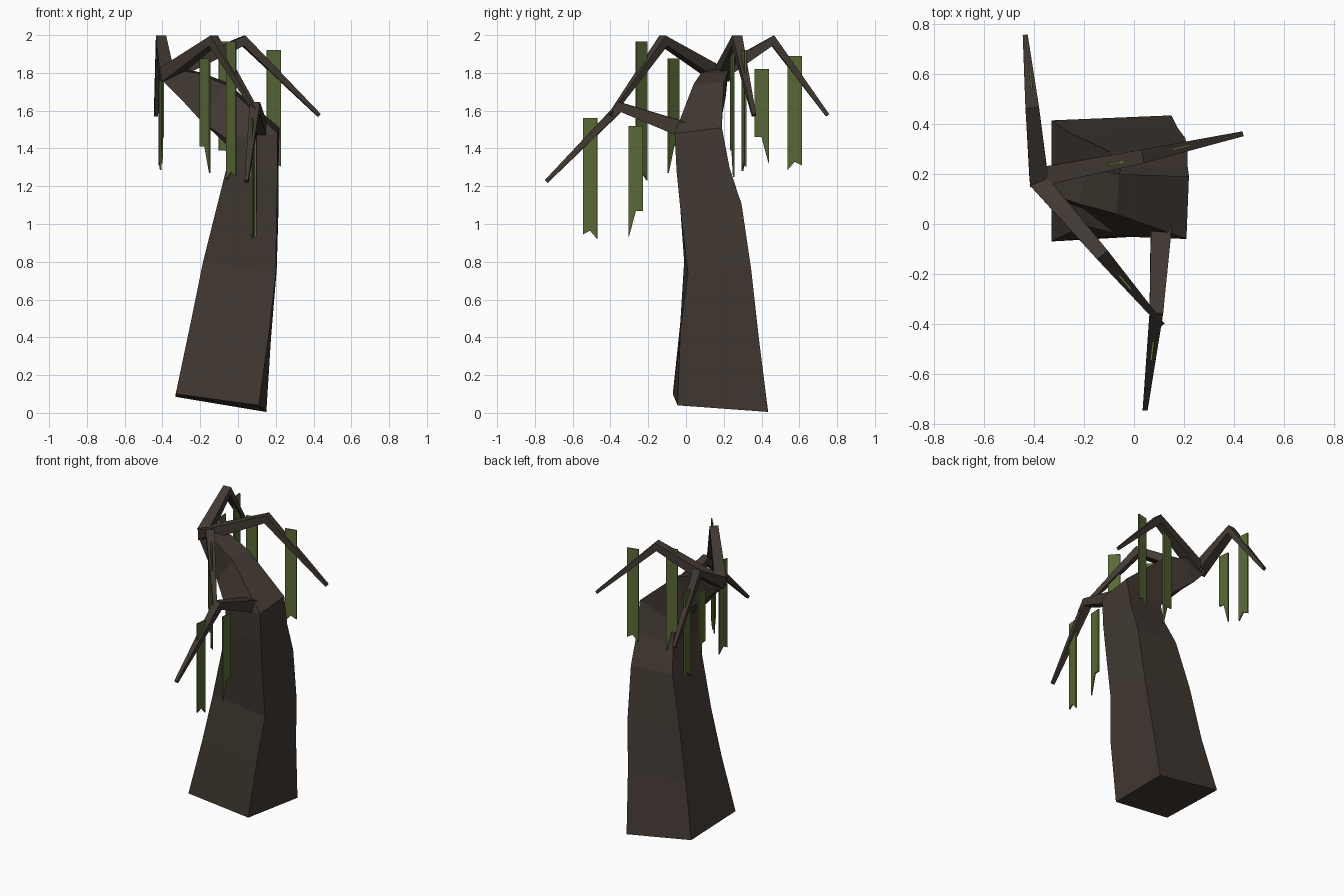
import bpy
import bmesh
from mathutils import Vector

default_cube = bpy.data.objects.get("Cube")
if default_cube:
    bpy.data.objects.remove(default_cube, do_unlink=True)


def make_material(name, color):
    material = bpy.data.materials.new(name)
    material.use_nodes = True
    material.diffuse_color = color
    shader = material.node_tree.nodes["Principled BSDF"]
    shader.inputs["Base Color"].default_value = color
    shader.inputs["Roughness"].default_value = 0.9
    return material


bark = make_material("dark bark", (0.054, 0.041, 0.032, 1))
moss = make_material("moss green", (0.10, 0.14, 0.036, 1))


def finish(mesh_data, name, material):
    """Turn a bmesh into a flat shaded object with one material."""
    bmesh.ops.recalc_face_normals(mesh_data, faces=mesh_data.faces)
    mesh = bpy.data.meshes.new(name)
    mesh_data.to_mesh(mesh)
    mesh_data.free()
    mesh.materials.append(material)
    obj = bpy.data.objects.new(name, mesh)
    bpy.context.collection.objects.link(obj)
    return obj


def loft(name, rings, material):
    """Skin a row of matching rings and cap both ends."""
    bm = bmesh.new()
    loops = [[bm.verts.new(point) for point in ring] for ring in rings]
    for lower, upper in zip(loops, loops[1:]):
        for i in range(len(lower)):
            j = (i + 1) % len(lower)
            bm.faces.new((lower[i], lower[j], upper[j], upper[i]))
    bm.faces.new(loops[0])
    bm.faces.new(loops[-1])
    return finish(bm, name, material)


# Trunk: four-sided rings, corners in order front left, front right, back right, back left
trunk_rings = [
    [(-.33, -.07, .1), (.11, -.045, .04), (.15, .435, .005), (-.33, .415, .085)],
    [(-.25, -.03, .48), (.165, -.03, .43), (.175, .385, .4), (-.25, .36, .45)],
    [(-.185, -.01, .8), (.2, .01, .74), (.205, .345, .76), (-.18, .33, .8)],
    [(-.105, -.03, 1.12), (.205, -.03, 1.08), (.215, .295, 1.1), (-.1, .29, 1.12)],
    [(-.06, -.045, 1.3), (.21, -.05, 1.28), (.215, .23, 1.3), (-.055, .22, 1.3)],
    [(-.06, -.05, 1.45), (.21, -.06, 1.48), (.22, .19, 1.51), (-.06, .19, 1.42)],
    [(-.2, .06, 1.55), (-.07, .04, 1.74), (-.06, .2, 1.75), (-.18, .19, 1.57)],
    [(-.31, .1, 1.67), (-.22, .08, 1.8), (-.19, .22, 1.8), (-.31, .21, 1.67)],
    [(-.41, .15, 1.77), (-.36, .13, 1.82), (-.31, .24, 1.83), (-.4, .22, 1.77)],
]
loft("trunk", trunk_rings, bark)


def make_branch(name, path, sizes):
    """Sweep a tapering square along a bent path."""
    path = [Vector(point) for point in path]
    across = path[-1] - path[0]
    side = Vector((across.y, -across.x, 0)).normalized()
    rings = []
    for i, (centre, size) in enumerate(zip(path, sizes)):
        before = path[max(i - 1, 0)]
        after = path[min(i + 1, len(path) - 1)]
        incoming = (centre - before).normalized()
        outgoing = (after - centre).normalized()
        up = side.cross(incoming + outgoing).normalized()
        half = size / 2
        rings.append([centre + half * (side * a + up * b)
                      for a, b in ((-1, -1), (1, -1), (1, 1), (-1, 1))])
    loft(name, rings, bark)


def make_moss(name, centre, direction, top, bottom, tailed):
    """Hang a thin strip along the branch with a notched or tailed end."""
    half_width, thickness = 0.038, 0.009
    along = Vector((direction[0], direction[1], 0)).normalized()
    normal = Vector((-along.y, along.x, 0)) * thickness / 2
    if tailed:
        ends = [(-1, bottom + .14), (0, bottom + .14), (1, bottom)]
    else:
        ends = [(-1, bottom), (0, bottom + .045), (1, bottom + .025)]
    outline = [(-1, top)] + ends + [(1, top)]
    base = Vector((centre[0], centre[1], 0))
    points = [base + along * u * half_width + Vector((0, 0, z)) for u, z in outline]
    loft(name, [[p - normal for p in points], [p + normal for p in points]], moss)


# Branches: path, then the inner and outer strips as (x, y), top, bottom
branches = {
    "back": (
        [(-.38, .17, 1.79), (-.407, .46, 1.97), (-.435, .75, 1.575)],
        ((-.4, .4), 1.82, 1.32), ((-.413, .575), 1.89, 1.285)),
    "left": (
        [(-.37, .19, 1.79), (.03, .27, 1.97), (.43, .36, 1.575)],
        ((-.065, .245), 1.965, 1.25), ((.19, .307), 1.92, 1.28)),
    "front": (
        [(-.38, .17, 1.79), (-.13, -.12, 1.97), (.11, -.4, 1.575)],
        ((-.175, -.065), 1.875, 1.27), ((-.035, -.235), 1.965, 1.23)),
    "lower": (
        [(.11, .0, 1.495), (.09, -.35, 1.62), (.045, -.74, 1.225)],
        ((.095, -.265), 1.52, .93), ((.073, -.508), 1.56, .92)),
}
for label, (path, inner, outer) in branches.items():
    base_size = .085 if label == "lower" else .075
    make_branch(label + "_branch", path, (base_size, .055, .02))
    start, bend, tip = (Vector(point) for point in path)
    make_moss(label + "_inner_moss", inner[0], bend - start, *inner[1:], True)
    make_moss(label + "_outer_moss", outer[0], tip - bend, *outer[1:], False)
